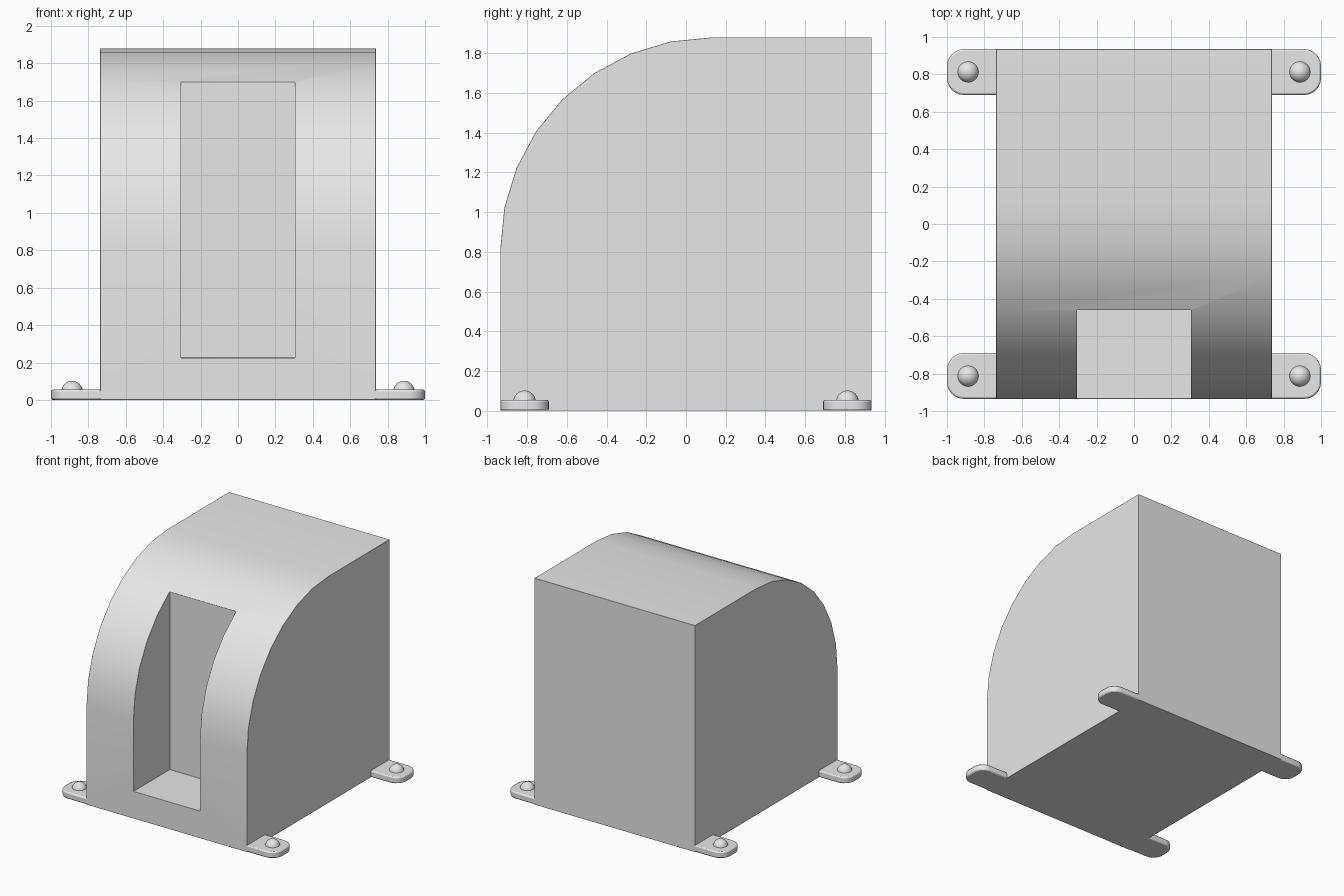
import bpy, bmesh, math
from mathutils import Matrix

cube = bpy.data.objects.get("Cube")
if cube:
    bpy.data.objects.remove(cube)

grey = bpy.data.materials.new("Light grey")
grey.use_nodes = True
grey.diffuse_color = (0.8, 0.8, 0.8, 1)
grey.node_tree.nodes["Principled BSDF"].inputs["Base Color"].default_value = grey.diffuse_color

HALF_W, HALF_D, HEIGHT = 0.737, 0.935, 1.88


def finish(name, bm):
    bmesh.ops.recalc_face_normals(bm, faces=bm.faces)
    mesh = bpy.data.meshes.new(name)
    bm.to_mesh(mesh)
    bm.free()
    mesh.materials.append(grey)
    obj = bpy.data.objects.new(name, mesh)
    bpy.context.collection.objects.link(obj)
    return obj


def prism(name, points, offset):
    """Extrude a flat outline along an offset vector."""
    bm = bmesh.new()
    face = bm.faces.new([bm.verts.new(p) for p in points])
    new = bmesh.ops.extrude_face_region(bm, geom=[face])["geom"]
    bmesh.ops.translate(bm, vec=offset, verts=[v for v in new if isinstance(v, bmesh.types.BMVert)])
    return finish(name, bm)


def soften(obj, width, segments):
    bevel = obj.modifiers.new("Soft edges", 'BEVEL')
    bevel.width, bevel.segments = width, segments
    bevel.limit_method, bevel.angle_limit = 'ANGLE', math.radians(40)


def activate(obj):
    bpy.ops.object.select_all(action='DESELECT')
    obj.select_set(True)
    bpy.context.view_layer.objects.active = obj


def smooth(obj):
    activate(obj)
    bpy.ops.object.shade_smooth_by_angle(angle=math.radians(30))


# Housing: box side profile with a rounded upper front
radius, steps = 1.065, 8
profile = [(HALF_D, 0), (HALF_D, HEIGHT)]
for i in range(steps + 1):
    a = math.pi / 2 * (1 + i / steps)
    profile.append((radius - HALF_D + radius * math.cos(a), HEIGHT - radius + radius * math.sin(a)))
profile.append((-HALF_D, 0))
housing = prism("housing", [(-HALF_W, y, z) for y, z in profile], (2 * HALF_W, 0, 0))

# Front recess cut into the housing
bm = bmesh.new()
bmesh.ops.create_cube(bm, size=1, matrix=Matrix.Translation((0, -0.96, 1.225)) @ Matrix.Diagonal((0.61, 1, 2, 1)))
cutter = finish("recess_cutter", bm)
cutter.hide_render = True
cut = housing.modifiers.new("Recess", 'BOOLEAN')
cut.operation, cut.object, cut.solver = 'DIFFERENCE', cutter, 'EXACT'
activate(housing)
bpy.ops.object.modifier_apply(modifier=cut.name)
bpy.data.objects.remove(cutter)
soften(housing, 0.006, 1)
smooth(housing)


# Mounting tabs with round-headed screws at the four corners
def tab_outline(sx, sy):
    r, inner, outer = 0.09, 0.69, HALF_D
    pts = [(HALF_W - 0.04, inner)]
    for cy, start in ((inner + r, -90), (outer - r, 0)):
        for i in range(7):
            a = math.radians(start + 15 * i)
            pts.append((1 - r + r * math.cos(a), cy + r * math.sin(a)))
    pts.append((HALF_W - 0.04, outer))
    return [(sx * x, sy * y, 0) for x, y in pts]


for sx, side in ((1, "left"), (-1, "right")):
    for sy, end in ((-1, "front"), (1, "back")):
        tab = prism(f"{end}_{side}_tab", tab_outline(sx, sy), (0, 0, 0.055))
        soften(tab, 0.01, 2)
        smooth(tab)
        bm = bmesh.new()
        bmesh.ops.create_uvsphere(bm, u_segments=24, v_segments=12, radius=0.057)
        bmesh.ops.bisect_plane(bm, geom=bm.verts[:] + bm.edges[:] + bm.faces[:],
                               plane_co=(0, 0, 0), plane_no=(0, 0, 1), clear_inner=True)
        screw = finish(f"{end}_{side}_screw_head", bm)
        screw.location = (sx * 0.887, sy * 0.813, 0.045)
        smooth(screw)
